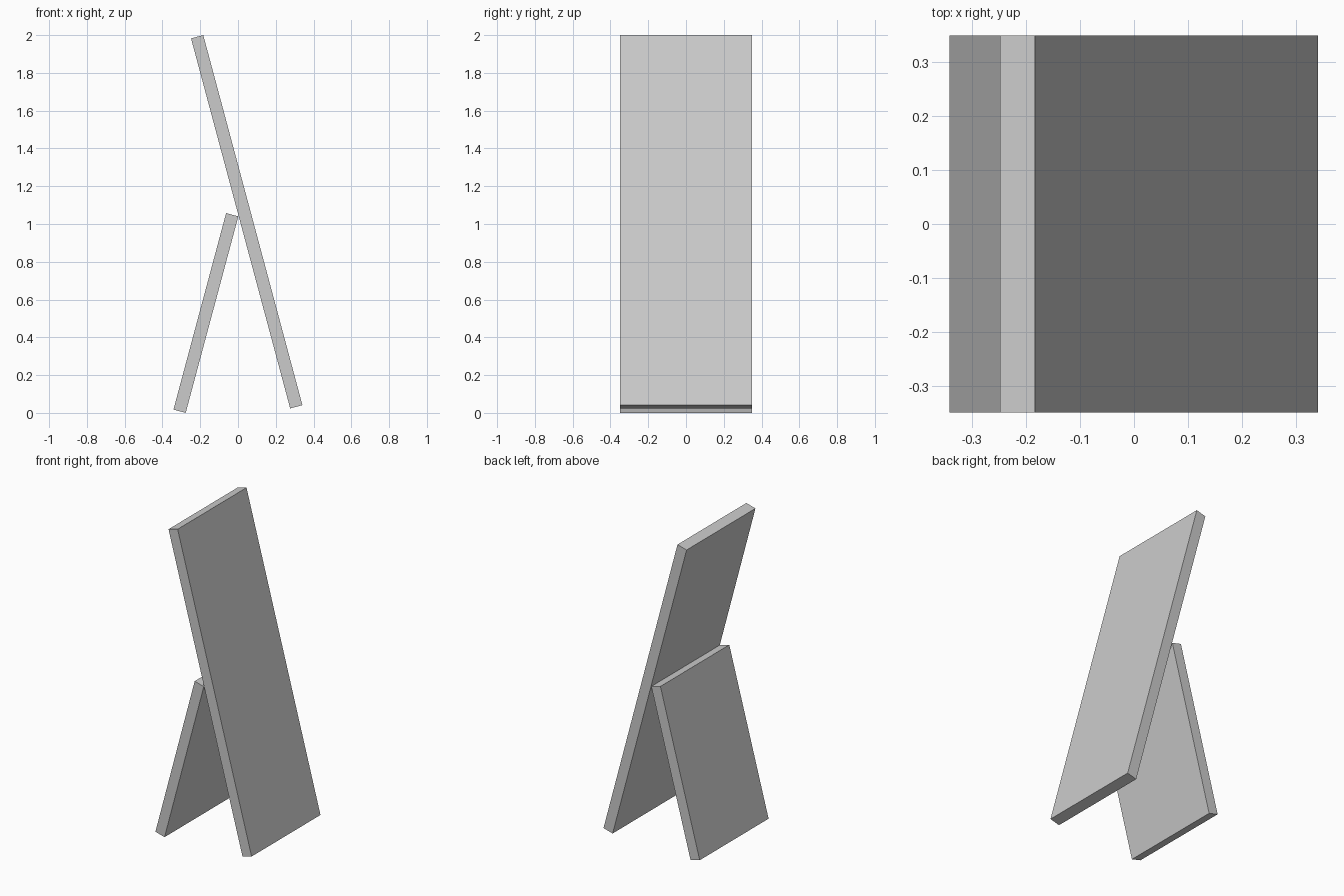
import bpy, math

if "Cube" in bpy.data.objects:
    bpy.data.objects.remove(bpy.data.objects["Cube"])

grey = bpy.data.materials.new("light_grey")
grey.diffuse_color = (0.6, 0.6, 0.6, 1)
grey.use_nodes = True
grey.node_tree.nodes["Principled BSDF"].inputs["Base Color"].default_value = grey.diffuse_color

TILT = math.radians(15)
WIDTH, THICK = 0.698, 0.067


def board(name, corner, length, lean, side):
    """Flat board rising from a lower corner (x, z); side = +1/-1 is where its thickness lies."""
    along = (math.sin(lean), math.cos(lean))
    across = (side * math.cos(lean), -side * math.sin(lean))
    x = corner[0] + along[0] * length / 2 + across[0] * THICK / 2
    z = corner[1] + along[1] * length / 2 + across[1] * THICK / 2
    bpy.ops.mesh.primitive_cube_add(size=1, location=(x, 0, z), rotation=(0, lean, 0))
    ob = bpy.context.object
    ob.name = name
    ob.scale = (THICK, WIDTH, length)
    bpy.ops.object.transform_apply(location=True, rotation=True, scale=True)
    ob.data.materials.append(grey)


# Tall panel leaning back towards -x
board("main_panel", (0.341, 0.041), 2.028, -TILT, -1)

# Short prop touching the back of the panel
board("support_leg", (-0.277, 0.0), 1.077, TILT, -1)
